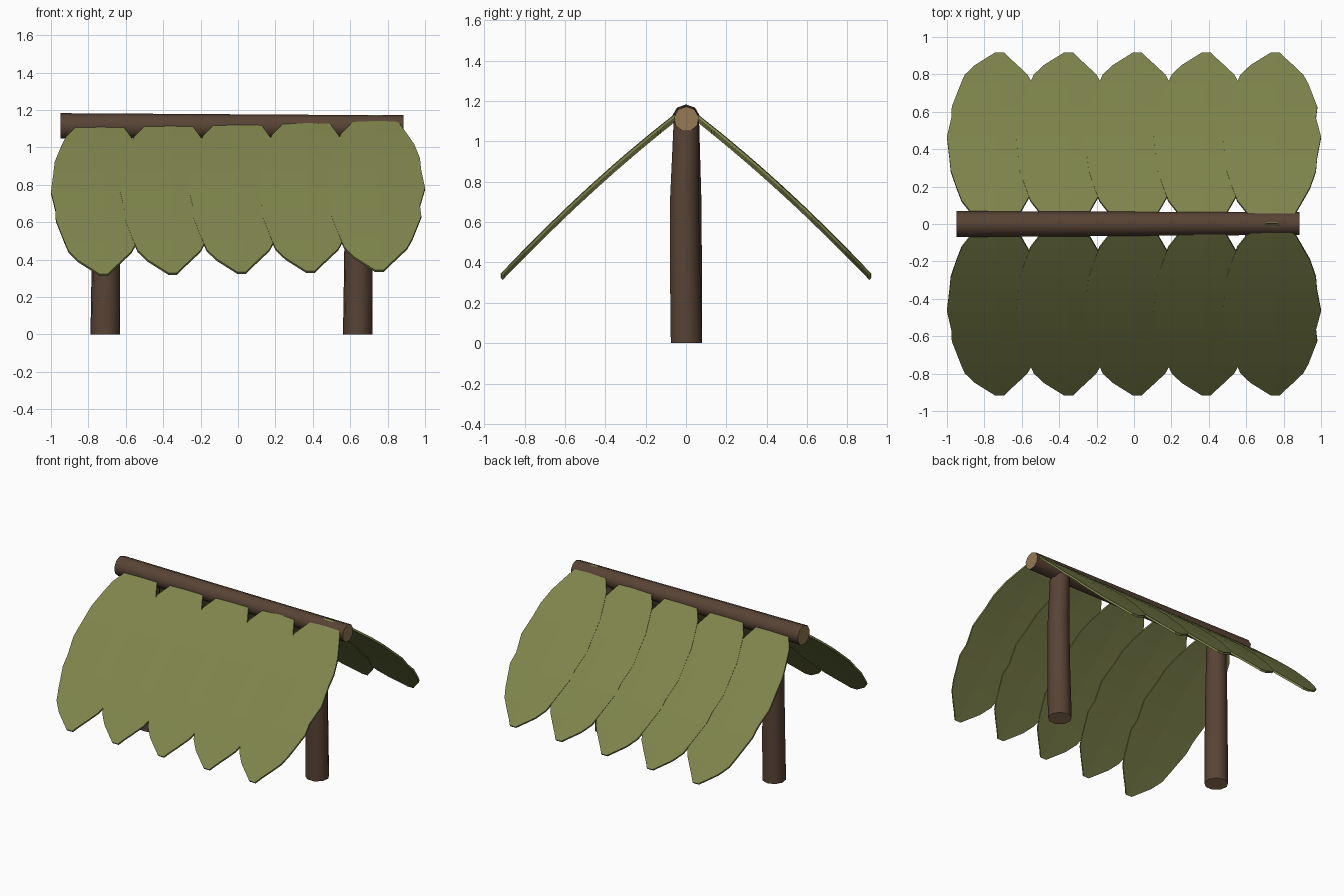
import bpy, bmesh, math
from mathutils import Vector

if "Cube" in bpy.data.objects:
    bpy.data.objects.remove(bpy.data.objects["Cube"])


def material(name, rgb):
    m = bpy.data.materials.new(name)
    lin = [((c / 255 + 0.055) / 1.055) ** 2.4 for c in rgb]
    m.diffuse_color = (*lin, 1)
    m.use_nodes = True
    m.node_tree.nodes["Principled BSDF"].inputs["Base Color"].default_value = m.diffuse_color
    return m


LEAF = material("olive leaf", (127, 132, 76))
BARK = material("brown bark", (88, 67, 53))
WOOD = material("cut wood", (150, 120, 85))


def finish(bm, name, mats):
    bmesh.ops.recalc_face_normals(bm, faces=bm.faces)
    me = bpy.data.meshes.new(name)
    bm.to_mesh(me)
    bm.free()
    for m in mats:
        me.materials.append(m)
    ob = bpy.data.objects.new(name, me)
    bpy.context.collection.objects.link(ob)
    return ob


def log(name, path, u, v, sides=9):
    """Tapered log through (centre, radius) stations; u, v span the section."""
    bm = bmesh.new()
    u, v = Vector(u), Vector(v)
    rings = []
    for c, r in path:
        rings.append([bm.verts.new(Vector(c)
                      + u * r * math.sin(2 * math.pi * k / sides)
                      + v * r * math.cos(2 * math.pi * k / sides))
                      for k in range(sides)])
    for a, b in zip(rings, rings[1:]):
        for k in range(sides):
            j = (k + 1) % sides
            f = bm.faces.new((a[k], a[j], b[j], b[k]))
            f.smooth = True
    for ring in (rings[0], rings[-1]):
        bm.faces.new(ring).material_index = 1      # sawn ends
    for ring in (rings[0], rings[-1]):
        for k in range(sides):
            bm.edges.get((ring[k], ring[(k + 1) % sides])).smooth = False
    return finish(bm, name, [BARK, WOOD])


# Ridge pole and two slightly bent posts
log("ridge_pole", [((-0.95, 0, 1.113), 0.070), ((-0.3, 0, 1.112), 0.067),
                   ((0.3, 0.002, 1.111), 0.064), ((0.885, 0.002, 1.11), 0.062)],
    (0, 1, 0), (0, 0, 1))
for name, x, bend in (("left_post", -0.71, 0.003), ("right_post", 0.64, -0.010)):
    log(name, [((x, 0, 0), 0.080), ((x + 0.003, bend * 0.7, 0.36), 0.077),
               ((x + 0.003, bend, 0.72), 0.073), ((x, 0, 1.10), 0.065)],
        (1, 0, 0), (0, 1, 0))

# Leaf outline: distance from ridge, left half width, right half width
OUTLINE = [(0.005, 0.03, 0.03), (0.06, 0.13, 0.125), (0.13, 0.185, 0.165),
           (0.20, 0.212, 0.205), (0.29, 0.243, 0.236), (0.36, 0.250, 0.242),
           (0.47, 0.263, 0.263), (0.57, 0.240, 0.236), (0.63, 0.237, 0.243),
           (0.75, 0.190, 0.196), (0.80, 0.168, 0.168), (0.85, 0.115, 0.115),
           (0.89, 0.050, 0.070), (0.918, 0.004, 0.042)]
THICK = 0.014


def leaf(name, cx, lift, side):
    bm = bmesh.new()
    rows = []
    for d, lw, rw in OUTLINE:
        z = 1.168 - 0.754 * d - 0.168 * d * d + lift
        n = Vector((0, side * 0.66, 0.75))         # approximate slope normal
        mid = 0.025 * d / 0.92
        loop = []
        for drop in (0, THICK):
            for dx, fold in ((-lw, 0.004 * lw / 0.26), (mid, 0), (rw, 0.004 * rw / 0.26)):
                p = Vector((cx + dx, side * d, z)) - n * (drop + fold)
                loop.append(bm.verts.new(p))
        rows.append([loop[i] for i in (0, 1, 2, 5, 4, 3)])
    for a, b in zip(rows, rows[1:]):
        for k in range(6):
            j = (k + 1) % 6
            bm.faces.new((a[k], a[j], b[j], b[k]))
    bm.faces.new(rows[0])
    bm.faces.new(rows[-1])
    return finish(bm, name, [LEAF])


# Five overlapping leaves on each slope, each lying over its left neighbour
for side, label in ((-1, "front"), (1, "back")):
    for i in range(5):
        leaf(f"{label}_roof_leaf_{i + 1}", (i - 2) * 0.3685, 0.005 * (i - 2), side)
